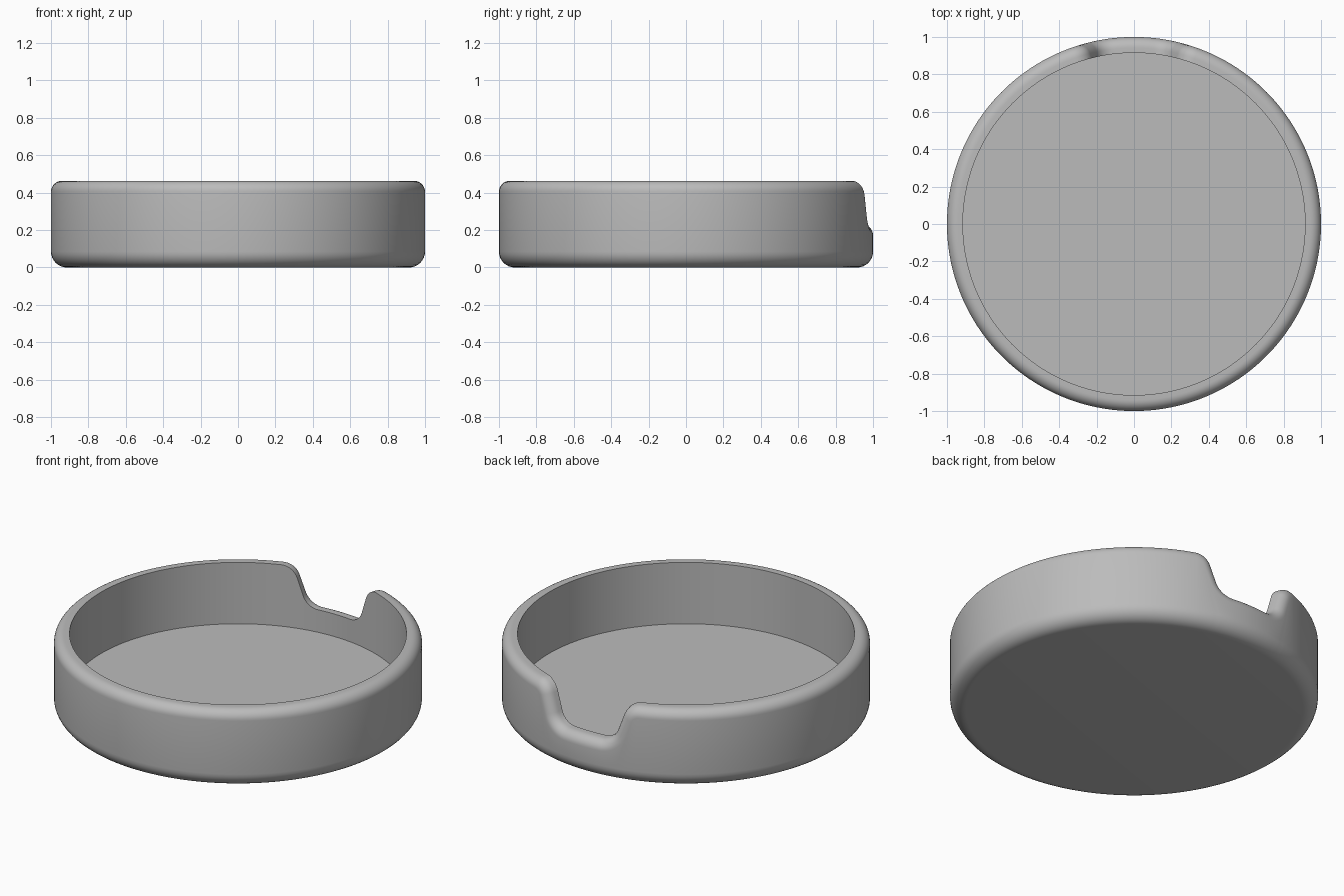
import bpy, bmesh, math
from math import sin, cos, pi

cube = bpy.data.objects.get("Cube")
if cube:
    bpy.data.objects.remove(cube)

OUTER, INNER = 1.0, 0.915      # wall radii
TOP, FLOOR = 0.463, 0.095      # rim and dish floor heights
NOTCH = 0.23                   # height of the pouring notch
RIM, FOOT = 0.058, 0.085       # edge roundings
MID = 0.955                    # radius on which arc lengths are measured
SLOPE, BEND, FLAT = math.radians(70), 0.1, 0.11


def notch_side():
    """Half of the notch outline as (arc length, height, slope angle)."""
    rise = BEND * (1 - cos(SLOPE))
    line = TOP - NOTCH - 2 * rise
    pts = [(FLAT * i / 4, NOTCH, 0) for i in range(4)]
    steps = 10
    for i in range(steps + 1):
        a = SLOPE * i / steps
        pts.append((FLAT + BEND * sin(a), NOTCH + BEND * (1 - cos(a)), a))
    end = FLAT + 2 * BEND * sin(SLOPE) + line / math.tan(SLOPE)
    for i in range(steps + 1):
        a = SLOPE * (1 - i / steps)
        pts.append((end - BEND * sin(a), TOP - BEND * (1 - cos(a)), a))
    return pts


# Outline of the rim around the whole circle, starting mid-notch at the back
side = notch_side()
outline = list(side)
start, full = side[-1][0], 2 * pi * MID
count = 140
for i in range(1, count):
    outline.append((start + (full - 2 * start) * i / count, TOP, 0))
outline += [(full - s, z, -a) for s, z, a in reversed(side[1:])]

bm = bmesh.new()


def ring_vert(radius, s, z):
    t = s / MID
    return bm.verts.new((radius * sin(t), radius * cos(t), z))


# One cross-section per outline point, from inner floor to underside
columns = []
for s, z, a in outline:
    col = [ring_vert(INNER, s, FLOOR), ring_vert(INNER, s, z)]
    for k in range(9):
        b = pi / 2 * k / 8
        d = RIM * (1 - cos(b))
        col.append(ring_vert(OUTER - RIM + RIM * sin(b), s + d * sin(a), z - d * cos(a)))
    for k in range(9):
        b = pi / 2 * k / 8
        col.append(ring_vert(OUTER - FOOT + FOOT * cos(b), s, FOOT * (1 - sin(b))))
    columns.append(col)

for i, col in enumerate(columns):
    nxt = columns[(i + 1) % len(columns)]
    for j in range(len(col) - 1):
        bm.faces.new((col[j], nxt[j], nxt[j + 1], col[j + 1]))
bm.faces.new([c[0] for c in columns])
bm.faces.new([c[-1] for c in columns])
bmesh.ops.recalc_face_normals(bm, faces=bm.faces)

mesh = bpy.data.meshes.new("round_dish")
bm.to_mesh(mesh)
bm.free()
dish = bpy.data.objects.new("round_dish", mesh)
bpy.context.collection.objects.link(dish)

# Plain grey finish
grey = bpy.data.materials.new("plain_grey")
grey.use_nodes = True
colour = (0.5, 0.5, 0.5, 1)
grey.diffuse_color = colour
grey.node_tree.nodes["Principled BSDF"].inputs["Base Color"].default_value = colour
mesh.materials.append(grey)

bpy.ops.object.select_all(action="DESELECT")
dish.select_set(True)
bpy.context.view_layer.objects.active = dish
bpy.ops.object.shade_smooth_by_angle(angle=math.radians(40))
